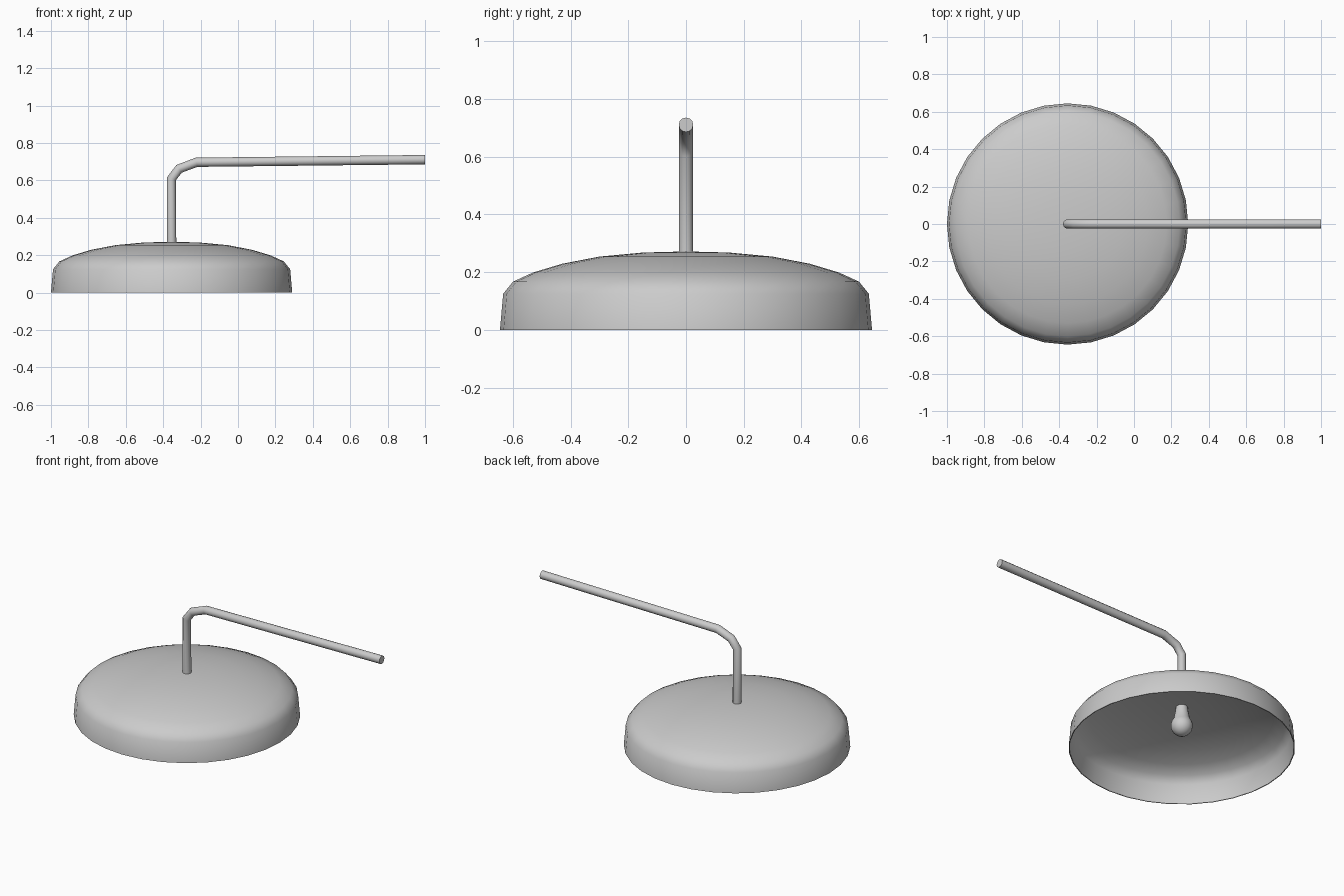
import bpy, bmesh, math

if "Cube" in bpy.data.objects:
    bpy.data.objects.remove(bpy.data.objects["Cube"])

CX = -0.355  # axis of the lamp shade


def smooth(obj, angle):
    bpy.ops.object.select_all(action='DESELECT')
    obj.select_set(True)
    bpy.context.view_layer.objects.active = obj
    bpy.ops.object.shade_smooth_by_angle(angle=math.radians(angle))


def lathe(name, profile, sides, angle=40):
    """Revolve (radius, z) points around the shade axis."""
    bm = bmesh.new()
    verts = [bm.verts.new((r, 0, z)) for r, z in profile]
    edges = [bm.edges.new(pair) for pair in zip(verts, verts[1:])]
    bmesh.ops.spin(bm, geom=verts + edges, cent=(0, 0, 0), axis=(0, 0, 1),
                   angle=math.tau, steps=sides, use_duplicate=False)
    bmesh.ops.remove_doubles(bm, verts=bm.verts, dist=1e-4)
    bmesh.ops.recalc_face_normals(bm, faces=bm.faces)
    mesh = bpy.data.meshes.new(name)
    bm.to_mesh(mesh)
    bm.free()
    obj = bpy.data.objects.new(name, mesh)
    obj.location.x = CX
    bpy.context.collection.objects.link(obj)
    smooth(obj, angle)
    return obj


# thin dished shade, open below: outer skin, then inner skin
outer = [(0.645, 0), (0.634, 0.125), (0.60, 0.167), (0.53, 0.199),
         (0.43, 0.229), (0.30, 0.254), (0.15, 0.268), (0, 0.272)]
inner = [(r * 0.992, max(z - 0.005, 0)) for r, z in reversed(outer)]
lathe("lamp_shade", outer + inner + [outer[0]], 32, 50)

# bulb with tapered socket neck
bulb = [(0, 0.268), (0.034, 0.266), (0.037, 0.24), (0.047, 0.188)]
for i in range(1, 9):
    a = math.radians(42 - i * 132 / 8)
    bulb.append((max(0.063 * math.cos(a), 0) if i < 8 else 0,
                 0.145 + 0.063 * math.sin(a)))
lathe("light_bulb", bulb, 16, 50)

# bent support pipe
path = [(CX, 0.255), (CX, 0.61), (-0.315, 0.662), (-0.222, 0.697), (1.0, 0.711)]
curve = bpy.data.curves.new("support_pipe", 'CURVE')
curve.dimensions = '3D'
curve.bevel_depth = 0.025
curve.bevel_resolution = 4
curve.use_fill_caps = True
spline = curve.splines.new('POLY')
spline.points.add(len(path) - 1)
for p, (x, z) in zip(spline.points, path):
    p.co = (x, 0, z, 1)
pipe = bpy.data.objects.new("support_pipe", curve)
bpy.context.collection.objects.link(pipe)
bpy.ops.object.select_all(action='DESELECT')
pipe.select_set(True)
bpy.context.view_layer.objects.active = pipe
bpy.ops.object.convert(target='MESH')
# weld the end caps to the tube
pipe = bpy.context.view_layer.objects.active
bm = bmesh.new()
bm.from_mesh(pipe.data)
bmesh.ops.remove_doubles(bm, verts=bm.verts, dist=1e-4)
bmesh.ops.recalc_face_normals(bm, faces=bm.faces)
bm.to_mesh(pipe.data)
bm.free()
smooth(pipe, 50)
